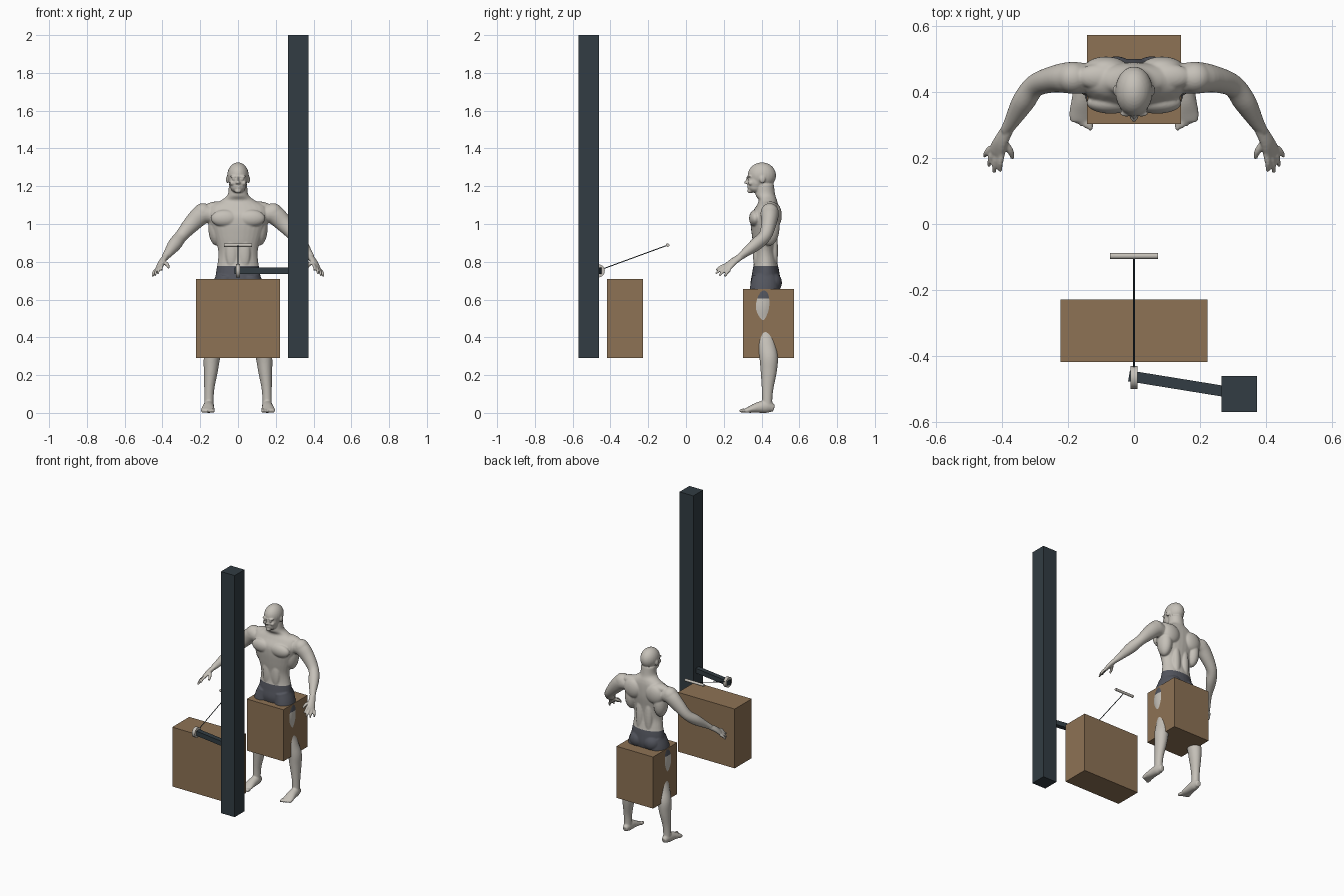
import bpy, bmesh, math
from mathutils import Vector, Matrix

cube = bpy.data.objects.get("Cube")
if cube:
    bpy.data.objects.remove(cube, do_unlink=True)


def material(name, rgb):
    m = bpy.data.materials.new(name)
    m.use_nodes = True
    m.diffuse_color = (*rgb, 1)
    m.node_tree.nodes["Principled BSDF"].inputs["Base Color"].default_value = (*rgb, 1)
    return m


SKIN = material("pale grey", (0.56, 0.53, 0.48))
CLOTH = material("shorts slate", (0.085, 0.09, 0.11))
WOOD = material("box brown", (0.27, 0.17, 0.09))
STEEL = material("dark steel", (0.032, 0.046, 0.056))


def make_object(name, bm, *mats):
    mesh = bpy.data.meshes.new(name)
    bmesh.ops.recalc_face_normals(bm, faces=bm.faces)
    bm.to_mesh(mesh)
    bm.free()
    for m in mats:
        mesh.materials.append(m)
    ob = bpy.data.objects.new(name, mesh)
    bpy.context.collection.objects.link(ob)
    return ob


def smooth(ob, angle):
    bpy.ops.object.select_all(action='DESELECT')
    ob.select_set(True)
    bpy.context.view_layer.objects.active = ob
    bpy.ops.object.shade_smooth_by_angle(angle=math.radians(angle))


def box(name, lo, hi, mat):
    lo, hi = Vector(lo), Vector(hi)
    bm = bmesh.new()
    bmesh.ops.create_cube(bm, size=1, matrix=Matrix.Translation((lo + hi) / 2)
                          @ Matrix.Diagonal((*(hi - lo), 1)))
    return make_object(name, bm, mat)


def rod(name, a, b, radius, mat, sides=24):
    a, b = Vector(a), Vector(b)
    turn = (b - a).to_track_quat('Z', 'Y').to_matrix().to_4x4()
    bm = bmesh.new()
    bmesh.ops.create_cone(bm, cap_ends=True, segments=sides, radius1=radius, radius2=radius,
                          depth=(b - a).length, matrix=Matrix.Translation((a + b) / 2) @ turn)
    ob = make_object(name, bm, mat)
    if sides > 4:
        smooth(ob, 40)
    return ob


def ball(bm, centre, radii):
    bmesh.ops.create_uvsphere(bm, u_segments=24, v_segments=16, radius=1,
                              matrix=Matrix.Translation(centre) @ Matrix.Diagonal((*radii, 1)))


def loft(bm, stations, ref=(0, 1, 0), flat=False, steps=5, sides=28):
    """Closed smooth tube through stations of x, y, z and two radii."""
    s = [Vector(p) for p in stations]
    s = [s[0] * 2 - s[1]] + s + [s[-1] * 2 - s[-2]]
    path = []
    for p, q, r, w in zip(s, s[1:], s[2:], s[3:]):
        for k in range(steps):
            t = k / steps
            path.append((q * 2 + (r - p) * t + (p * 2 - q * 5 + r * 4 - w) * t * t
                         + (q * 3 - p - r * 3 + w) * t ** 3) / 2)
    path.append(s[-2])
    rings = []
    for i, st in enumerate(path):
        c = Vector(st[:3])
        tan = Vector(path[min(i + 1, len(path) - 1)][:3]) - Vector(path[max(i - 1, 0)][:3])
        if flat:
            tan = Vector((0, 0, 1))
        u = tan.cross(Vector(ref)).normalized()
        v = tan.cross(u).normalized()
        angles = [math.tau * k / sides for k in range(sides)]
        rings.append([bm.verts.new(c + u * st[3] * math.cos(a) + v * st[4] * math.sin(a))
                      for a in angles])
    for r0, r1 in zip(rings, rings[1:]):
        for k in range(sides):
            n = (k + 1) % sides
            bm.faces.new((r0[k], r0[n], r1[n], r1[k]))
    bm.faces.new(rings[0])
    bm.faces.new(rings[-1])


# Boxes, post, arm, pulley, cable and handle
box("front_box", (-.222, -.418, .29), (.222, -.228, .71), WOOD)
box("back_box", (-.143, .303, .29), (.143, .573, .655), WOOD)
box("post", (.265, -.57, .29), (.373, -.46, 2), STEEL)
bracket = box("pulley_arm", (-.15, -.0165, -.0165), (.15, .0165, .0165), STEEL)
bracket.location = (.133, -.484, .752)
bracket.rotation_euler.z = math.atan2(-.043, .265)
rod("pulley_wheel", (-.011, -.465, .752), (.011, -.465, .752), .035, SKIN, 32)
rod("cable", (0, -.455, .757), (0, -.097, .888), .0025, STEEL, 8)
rod("handle", (-.073, -.097, .888), (.073, -.097, .888), .009, SKIN)

# One side of the figure: arm
bm = bmesh.new()
loft(bm, [(.14, .44, 1.05, .045, .045), (.19, .443, 1.05, .052, .048), (.245, .438, 1.0, .045, .04),
          (.30, .418, .937, .034, .034), (.335, .37, .892, .036, .033),
          (.37, .31, .845, .024, .022), (.388, .282, .822, .019, .016)])
# Hand and fingers
loft(bm, [(.38, .293, .83, .019, .016), (.403, .25, .80, .024, .015),
          (.416, .22, .773, .028, .012), (.42, .21, .765, .024, .008)], ref=(-.67, .28, -.68))
KNUCKLES = Vector((.399, .213, .785)), Vector((.433, .233, .758))
TIPS = [(.405, .160, .755), (.424, .156, .737), (.440, .175, .726), (.453, .205, .722)]
for i, tip in enumerate(TIPS):
    base = KNUCKLES[0].lerp(KNUCKLES[1], i / 3)
    mid = base.lerp(Vector(tip), .5) + Vector((.003, -.002, .003))
    loft(bm, [(*base, .009, .009), (*mid, .0085, .0085), (*tip, .006, .006)], ref=(1, 0, 0))
loft(bm, [(.396, .25, .80, .011, .011), (.375, .222, .785, .01, .01),
          (.367, .198, .766, .006, .006)], ref=(1, 0, 0))

# Leg, foot and toes
loft(bm, [(.062, .42, .72, .055, .07), (.078, .415, .65, .064, .078), (.087, .405, .56, .064, .076),
          (.094, .41, .48, .049, .06), (.103, .42, .42, .041, .051), (.121, .428, .355, .042, .049),
          (.138, .438, .29, .043, .049), (.144, .438, .22, .037, .043),
          (.152, .432, .13, .027, .031), (.154, .43, .07, .025, .027), (.154, .43, .03, .025, .028)])
loft(bm, [(.152, .466, .024, .016, .018), (.154, .43, .033, .027, .033),
          (.157, .38, .028, .031, .028), (.16, .335, .017, .036, .017),
          (.16, .31, .011, .033, .010)], ref=(0, 0, 1))
for i in range(5):
    x, r = .132 + i * .0138, .0115 - i * .0009
    ball(bm, (x, .305 + i * .005, r), (r * .78, .024 - i * .002, r))

# Muscles, then eye, cheek and ear, each as centre and radii
for centre, radii in [
        ((.185, .443, 1.06), (.052, .048, .050)), ((.07, .367, 1.03), (.074, .033, .045)),
        ((.112, .44, .98), (.045, .055, .095)), ((.085, .473, 1.045), (.065, .034, .065)),
        ((.10, .446, 1.09), (.075, .04, .03)), ((.054, .458, .69), (.058, .05, .055)),
        ((.033, .372, .85), (.032, .018, .09)), ((.034, .465, .86), (.028, .022, .12)),
        ((.022, .333, 1.237), (.011, .008, .006)), ((.023, .335, 1.251), (.021, .011, .006)),
        ((.03, .343, 1.217), (.014, .014, .013)), ((.057, .405, 1.235), (.007, .015, .02)),
        ((.007, .322, 1.217), (.006, .009, .006))]:
    ball(bm, centre, radii)

# Mirror everything so far to the other side
twin = bmesh.ops.duplicate(bm, geom=bm.verts[:] + bm.edges[:] + bm.faces[:])["geom"]
for v in twin:
    if isinstance(v, bmesh.types.BMVert):
        v.co.x *= -1

# Torso and neck: height, half width, front and back
TORSO = [(.61, .10, .36, .48), (.68, .121, .342, .50), (.74, .117, .35, .495), (.80, .107, .36, .483),
         (.86, .105, .36, .473), (.93, .124, .35, .478), (1.0, .146, .342, .488),
         (1.05, .155, .345, .49), (1.095, .145, .372, .488), (1.125, .09, .385, .482),
         (1.155, .055, .368, .472), (1.21, .048, .372, .465)]
loft(bm, [(0, (f + b) / 2, z, w, (b - f) / 2) for z, w, f, b in TORSO], flat=True)

# Head: skull, face, jaw, chin, nose and lips
for centre, radii in [
        ((0, .402, 1.257), (.057, .075, .069)), ((0, .371, 1.225), (.047, .044, .058)),
        ((0, .37, 1.197), (.041, .042, .033)), ((0, .34, 1.175), (.018, .016, .013)),
        ((0, .327, 1.233), (.006, .010, .022)), ((0, .318, 1.220), (.007, .012, .007)),
        ((0, .334, 1.201), (.016, .010, .0045)), ((0, .334, 1.193), (.014, .010, .005))]:
    ball(bm, centre, radii)

# Fuse the parts into one smooth skin
source = make_object("figure_source", bm)
fuse = source.modifiers.new("fuse", 'REMESH')
fuse.mode, fuse.voxel_size = 'VOXEL', .0045
soften = source.modifiers.new("soften", 'SMOOTH')
soften.factor, soften.iterations = .5, 4
graph = bpy.context.evaluated_depsgraph_get()
skin = bpy.data.meshes.new_from_object(source.evaluated_get(graph))
bm = bmesh.new()
bm.from_mesh(skin)
bpy.data.objects.remove(source, do_unlink=True)

# Shorts: cut clean hems and colour the faces between them
WAIST, HEM = .778, .605
for z in (WAIST, HEM):
    bmesh.ops.bisect_plane(bm, geom=bm.verts[:] + bm.edges[:] + bm.faces[:],
                           plane_co=(0, 0, z), plane_no=(0, 0, 1))
for f in bm.faces:
    c = f.calc_center_median()
    f.material_index = int(HEM < c.z < WAIST and abs(c.x) < .2)
for v in bm.verts:
    v.co.z = max(v.co.z, 0)
smooth(make_object("figure", bm, SKIN, CLOTH), 60)
